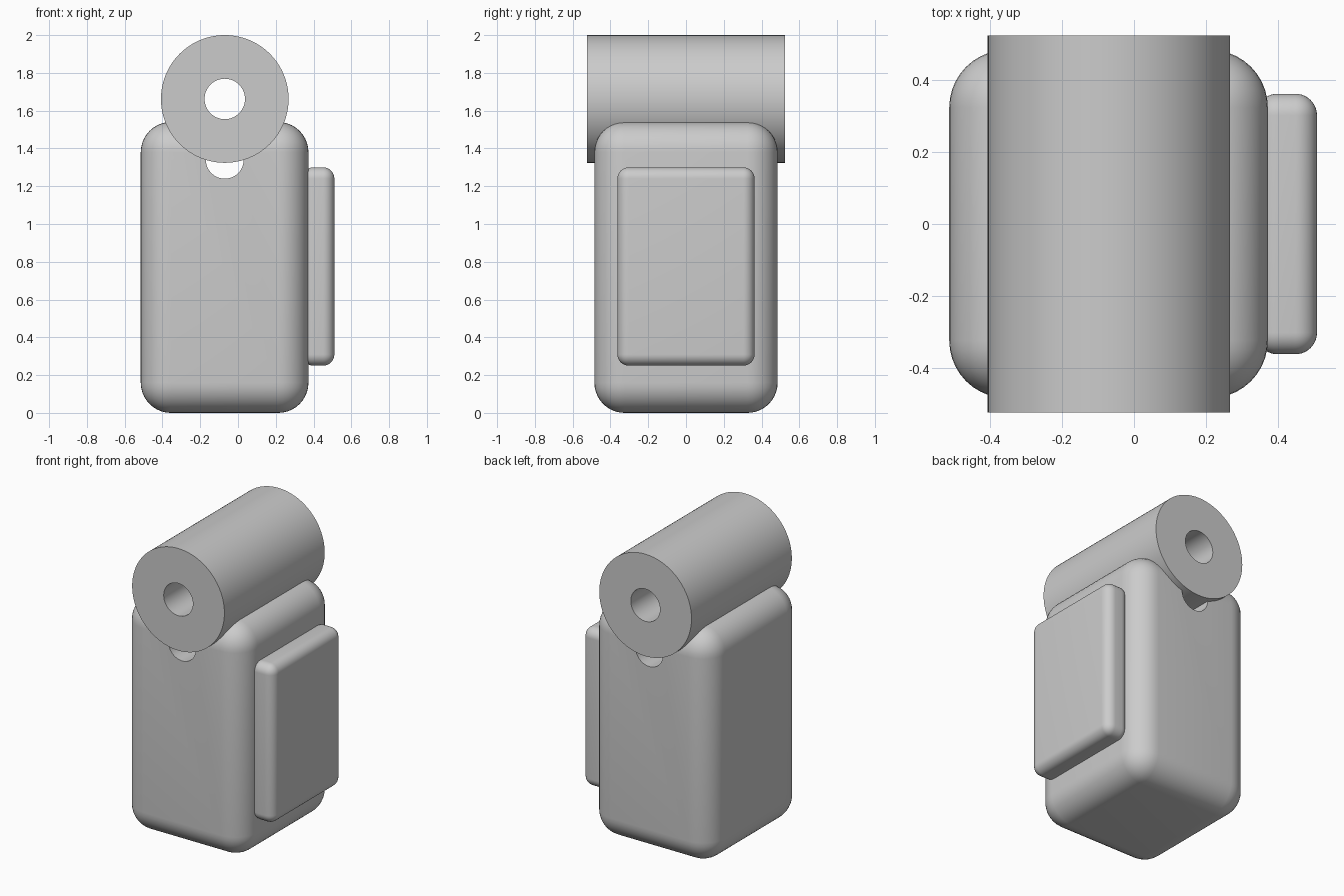
import bpy, math

if "Cube" in bpy.data.objects:
    bpy.data.objects.remove(bpy.data.objects["Cube"], do_unlink=True)

grey = bpy.data.materials.new("plain_grey")
grey.use_nodes = True
colour = (0.6, 0.6, 0.6, 1)
grey.diffuse_color = colour
grey.node_tree.nodes["Principled BSDF"].inputs["Base Color"].default_value = colour

AXIS_X, AXIS_Z = -0.07, 1.662


def finish(obj, name):
    obj.name = name
    obj.data.materials.append(grey)
    return obj


def activate(obj):
    bpy.ops.object.select_all(action='DESELECT')
    obj.select_set(True)
    bpy.context.view_layer.objects.active = obj


def rounded_box(name, low, high, radius):
    centre = [(a + b) / 2 for a, b in zip(low, high)]
    bpy.ops.mesh.primitive_cube_add(size=1, location=centre)
    obj = finish(bpy.context.object, name)
    obj.scale = [b - a for a, b in zip(low, high)]
    bpy.ops.object.transform_apply(location=False, rotation=False, scale=True)
    bevel = obj.modifiers.new("round", 'BEVEL')
    bevel.width, bevel.segments = radius, 10
    bpy.ops.object.modifier_apply(modifier="round")
    return obj


def rod(name, radius, length, z):
    bpy.ops.mesh.primitive_cylinder_add(
        vertices=96, radius=radius, depth=length,
        location=(AXIS_X, 0, z), rotation=(math.pi / 2, 0, 0))
    return finish(bpy.context.object, name)


def drill(obj, cutter):
    activate(obj)
    cut = obj.modifiers.new("bore", 'BOOLEAN')
    cut.operation, cut.solver, cut.object = 'DIFFERENCE', 'EXACT', cutter
    bpy.ops.object.modifier_apply(modifier="bore")
    bpy.data.objects.remove(cutter, do_unlink=True)


# Rounded main body with a small channel just below the barrel
body = rounded_box("body", (-0.515, -0.485, 0), (0.373, 0.485, 1.54), 0.16)
drill(body, rod("channel_cutter", 0.1, 2, 1.34))

# Raised pad on the left side
pad = rounded_box("side_pad", (0.34, -0.363, 0.25), (0.51, 0.363, 1.3), 0.06)

# Hollow barrel across the top
barrel = rod("barrel", 0.338, 1.05, AXIS_Z)
drill(barrel, rod("bore_cutter", 0.107, 2, AXIS_Z))

for obj in (body, pad, barrel):
    activate(obj)
    bpy.ops.object.shade_smooth_by_angle(angle=math.radians(30))
